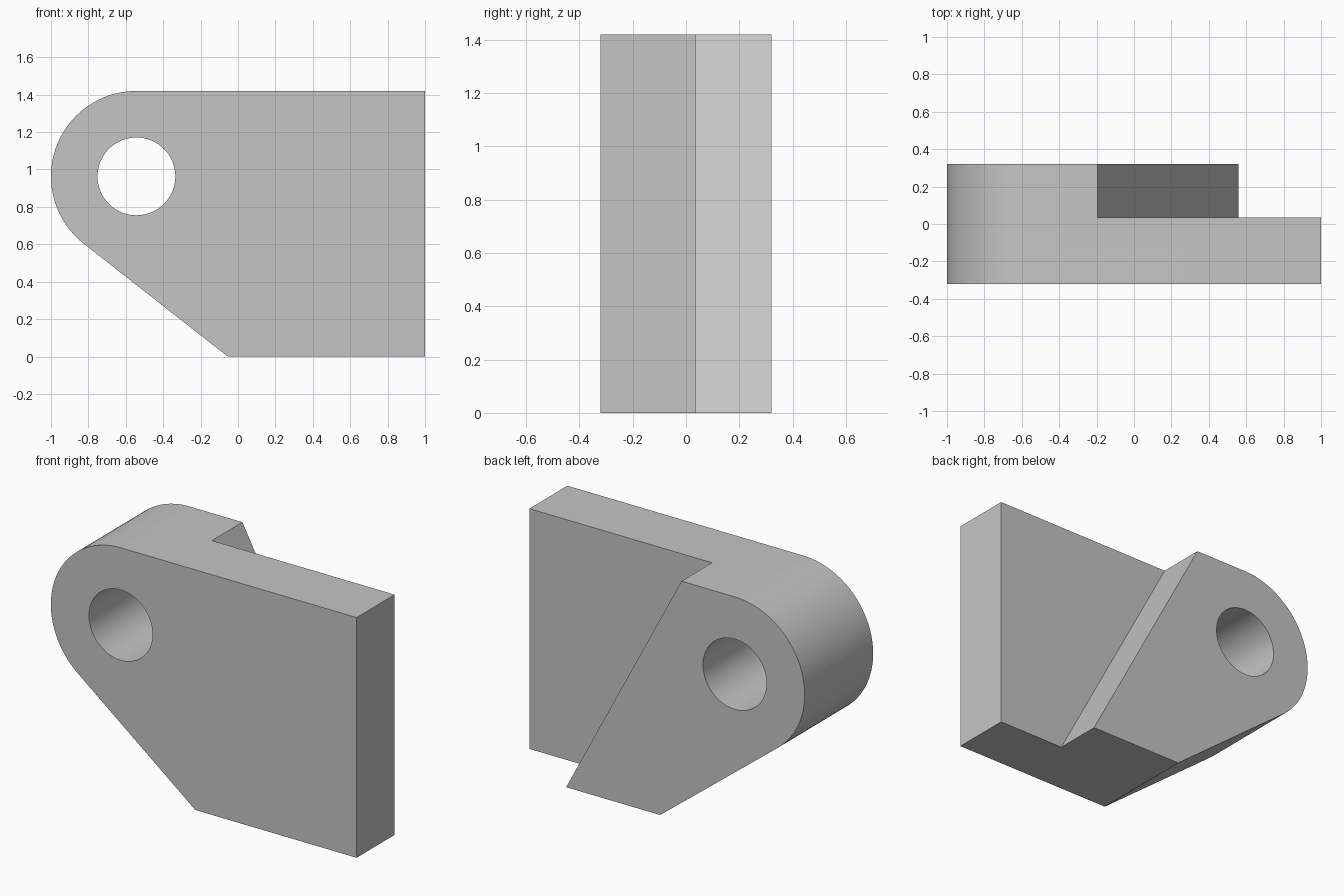
import bpy
import bmesh
import math

cube = bpy.data.objects.get("Cube")
if cube:
    bpy.data.objects.remove(cube, do_unlink=True)

HEIGHT, FRONT, BACK, STEP = 1.42, -0.32, 0.32, 0.035
CX, CZ, R_EYE, R_HOLE = -0.543, 0.963, 0.457, 0.208
FOOT_X = -0.055

grey = bpy.data.materials.new("plain_grey")
grey.use_nodes = True
colour = (0.56, 0.56, 0.56, 1)
grey.diffuse_color = colour
grey.node_tree.nodes["Principled BSDF"].inputs["Base Color"].default_value = colour


def arc(radius, start, end, steps):
    """Points on an arc around the eye centre, in the XZ plane."""
    angles = [start + (end - start) * i / steps for i in range(steps + 1)]
    return [(CX + radius * math.cos(a), CZ + radius * math.sin(a)) for a in angles]


def prism(name, outline, y0, y1):
    """Extrude an XZ outline from y0 to y1."""
    bm = bmesh.new()
    face = bm.faces.new([bm.verts.new((x, y0, z)) for x, z in outline])
    new = bmesh.ops.extrude_face_region(bm, geom=[face])["geom"]
    verts = [g for g in new if isinstance(g, bmesh.types.BMVert)]
    bmesh.ops.translate(bm, verts=verts, vec=(0, y1 - y0, 0))
    bmesh.ops.recalc_face_normals(bm, faces=bm.faces)
    mesh = bpy.data.meshes.new(name)
    bm.to_mesh(mesh)
    bm.free()
    mesh.materials.append(grey)
    obj = bpy.data.objects.new(name, mesh)
    bpy.context.collection.objects.link(obj)
    return obj


# Bracket body: rounded eye running tangentially into the sloping lower edge
dx, dz = CX - FOOT_X, CZ
tangent = math.atan2(dz, dx) + math.asin(R_EYE / math.hypot(dx, dz)) + math.pi / 2
outline = arc(R_EYE, math.pi / 2, tangent, 48)
outline += [(FOOT_X, 0), (1, 0), (1, HEIGHT)]
bracket = prism("bracket", outline, FRONT, BACK)

# Cutters: slanted rear step and round pin hole
slope = (0.56 + 0.195) / HEIGHT
m = 0.2
step_outline = [(-0.195 - slope * m, HEIGHT + m), (0.56 + slope * m, -m),
                (1 + m, -m), (1 + m, HEIGHT + m)]
cutters = [prism("step_cutter", step_outline, STEP, BACK + m),
           prism("hole_cutter", arc(R_HOLE, 0, 2 * math.pi, 64)[:-1], FRONT - m, BACK + m)]
for cutter in cutters:
    cutter.hide_render = True
    mod = bracket.modifiers.new(cutter.name, "BOOLEAN")
    mod.operation = "DIFFERENCE"
    mod.solver = "EXACT"
    mod.object = cutter

# Bake the cuts, drop the cutters and shade the curved walls
bpy.ops.object.select_all(action="DESELECT")
bpy.context.view_layer.objects.active = bracket
bracket.select_set(True)
for cutter in cutters:
    bpy.ops.object.modifier_apply(modifier=cutter.name)
    bpy.data.objects.remove(cutter, do_unlink=True)
bpy.ops.object.shade_smooth_by_angle(angle=math.radians(30))
